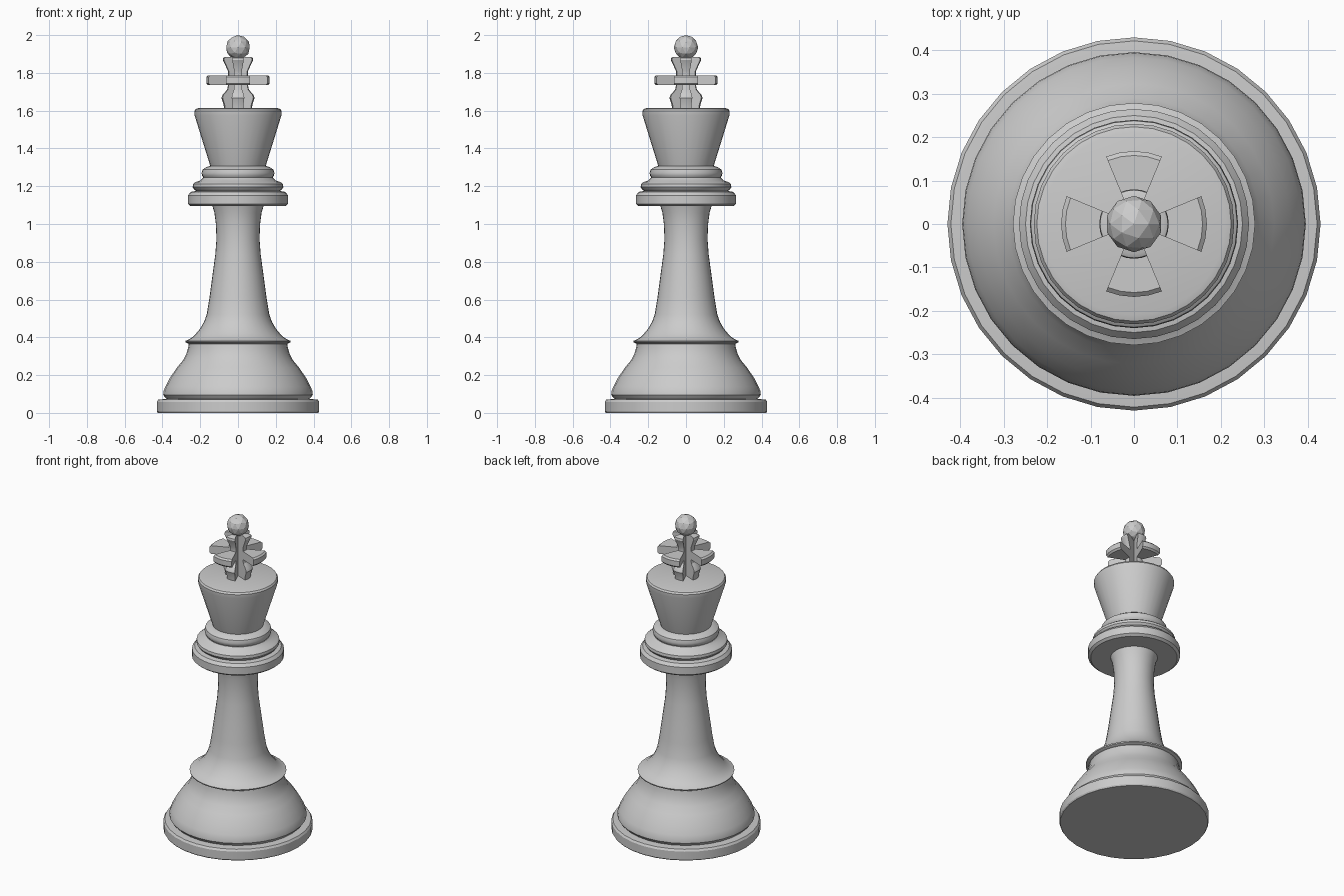
import bpy, bmesh
from math import cos, sin, radians

STEP = 11.25  # 32 sides in a full turn

cube = bpy.data.objects.get("Cube")
if cube:
    bpy.data.objects.remove(cube, do_unlink=True)

grey = bpy.data.materials.new("light grey")
grey.use_nodes = True
grey.diffuse_color = (0.6, 0.6, 0.6, 1)
grey.node_tree.nodes["Principled BSDF"].inputs["Base Color"].default_value = (0.6, 0.6, 0.6, 1)


def finish(name, bm, smooth=True):
    bmesh.ops.remove_doubles(bm, verts=bm.verts, dist=0.0005)
    bmesh.ops.recalc_face_normals(bm, faces=bm.faces)
    mesh = bpy.data.meshes.new(name)
    bm.to_mesh(mesh)
    bm.free()
    mesh.materials.append(grey)
    obj = bpy.data.objects.new(name, mesh)
    bpy.context.collection.objects.link(obj)
    if smooth:
        bpy.ops.object.select_all(action="DESELECT")
        obj.select_set(True)
        bpy.context.view_layer.objects.active = obj
        bpy.ops.object.shade_smooth_by_angle(angle=radians(30))
    return obj


def lathe(name, profile, start=0, steps=32):
    """Turn (radius, height) points about z, closed to the axis; a part turn gets flat ends."""
    profile = [(0, profile[0][1])] + profile + [(0, profile[-1][1])]
    bm = bmesh.new()
    rings = []
    for i in range(steps + 1):
        a = radians(start + i * STEP)
        rings.append([bm.verts.new((r * cos(a), r * sin(a), z)) for r, z in profile])
    last = len(profile) - 1
    for a, b in zip(rings, rings[1:]):
        for k in range(last):
            if k == 0:
                bm.faces.new((a[0], b[1], a[1]))
            elif k == last - 1:
                bm.faces.new((a[k], b[k], a[last]))
            else:
                bm.faces.new((a[k], b[k], b[k + 1], a[k + 1]))
    if steps < 32:
        bm.faces.new(rings[0])
        bm.faces.new(rings[-1])
    return finish(name, bm)


# Foot and flared body
lathe("foot_disc", [(.425, 0), (.43, .008), (.43, .058), (.422, .07), (.38, .074)])
lathe("base_body", [(.375, .07), (.387, .083), (.396, .095), (.394, .115), (.384, .14),
                    (.36, .186), (.323, .24), (.29, .28), (.273, .315), (.264, .345),
                    (.26, .368)])

# Lip and waisted stem
lathe("stem", [(.262, .366), (.277, .374), (.279, .381), (.262, .388), (.24, .402),
               (.222, .42), (.2, .447), (.18, .482), (.166, .52), (.151, .61),
               (.135, .73), (.12, .84), (.114, .92), (.117, 1.0), (.125, 1.06),
               (.137, 1.1)])

# Stacked collar rings
lathe("lower_collar", [(.25, 1.094), (.265, 1.106), (.265, 1.152), (.25, 1.17), (.215, 1.176)])
lathe("middle_collar", [(.215, 1.17), (.232, 1.183), (.24, 1.195), (.238, 1.212),
                        (.225, 1.222), (.2, 1.23), (.185, 1.245)])
lathe("upper_collar", [(.178, 1.24), (.19, 1.255), (.193, 1.27), (.188, 1.288),
                       (.17, 1.3), (.14, 1.31)])

# Tapered head
lathe("head", [(.143, 1.295), (.23, 1.575), (.231, 1.598), (.224, 1.609), (.21, 1.613)])

# Four-armed cross: wedges of one turned profile
cross = [(.074, 1.605), (.076, 1.632), (.088, 1.668), (.082, 1.685), (.058, 1.71),
         (.053, 1.735), (.158, 1.735), (.168, 1.745), (.168, 1.778), (.158, 1.787),
         (.053, 1.787), (.053, 1.81), (.08, 1.868), (.078, 1.88), (.068, 1.885)]
for side, angle in (("left", 0), ("back", 90), ("right", 180), ("front", 270)):
    lathe("cross_arm_" + side, cross, angle - 2 * STEP, 4)

# Faceted ball on top
bm = bmesh.new()
bmesh.ops.create_icosphere(bm, subdivisions=2, radius=.065)
bmesh.ops.translate(bm, verts=bm.verts, vec=(0, 0, 1.935))
finish("top_ball", bm, smooth=False)
